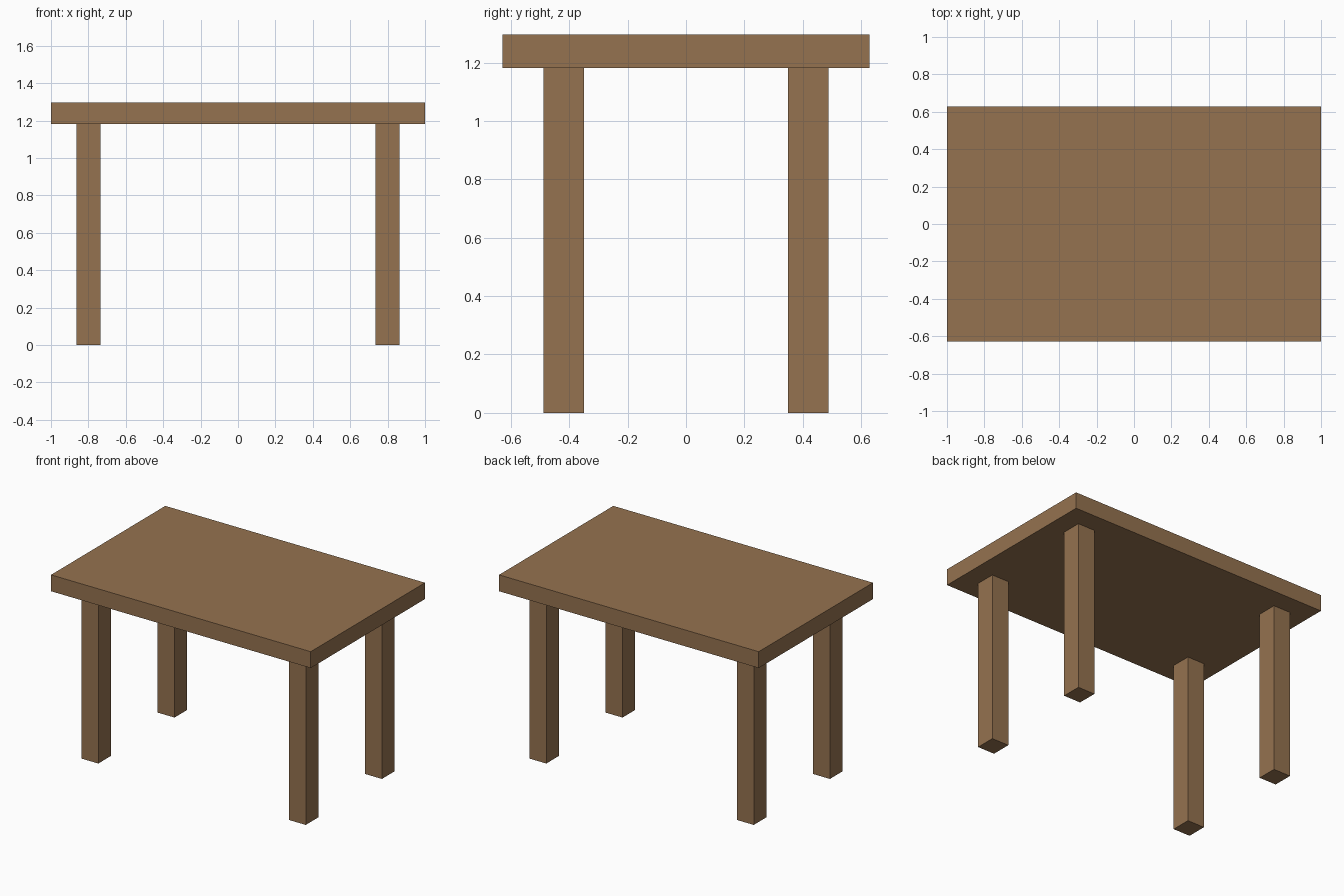
import bpy

if "Cube" in bpy.data.objects:
    bpy.data.objects.remove(bpy.data.objects["Cube"])

wood = bpy.data.materials.new("wood")
wood.diffuse_color = (0.30, 0.17, 0.08, 1)
wood.use_nodes = True
wood.node_tree.nodes["Principled BSDF"].inputs["Base Color"].default_value = wood.diffuse_color


def box(name, center, size):
    bpy.ops.mesh.primitive_cube_add(size=1, location=center)
    ob = bpy.context.object
    ob.name = name
    ob.scale = size
    bpy.ops.object.transform_apply(location=False, rotation=False, scale=True)
    ob.data.materials.append(wood)
    return ob


TOP_Z, UNDER_Z = 1.296, 1.182

# Table top slab
box("table_top", (0, 0, (TOP_Z + UNDER_Z) / 2), (2, 1.257, TOP_Z - UNDER_Z))

# Four square legs, set in from the corners
for y_side, y in (("front", -0.419), ("back", 0.419)):
    for x_side, x in (("left", -0.799), ("right", 0.799)):
        box(f"{y_side}_{x_side}_leg", (x, y, UNDER_Z / 2), (0.13, 0.139, UNDER_Z))
